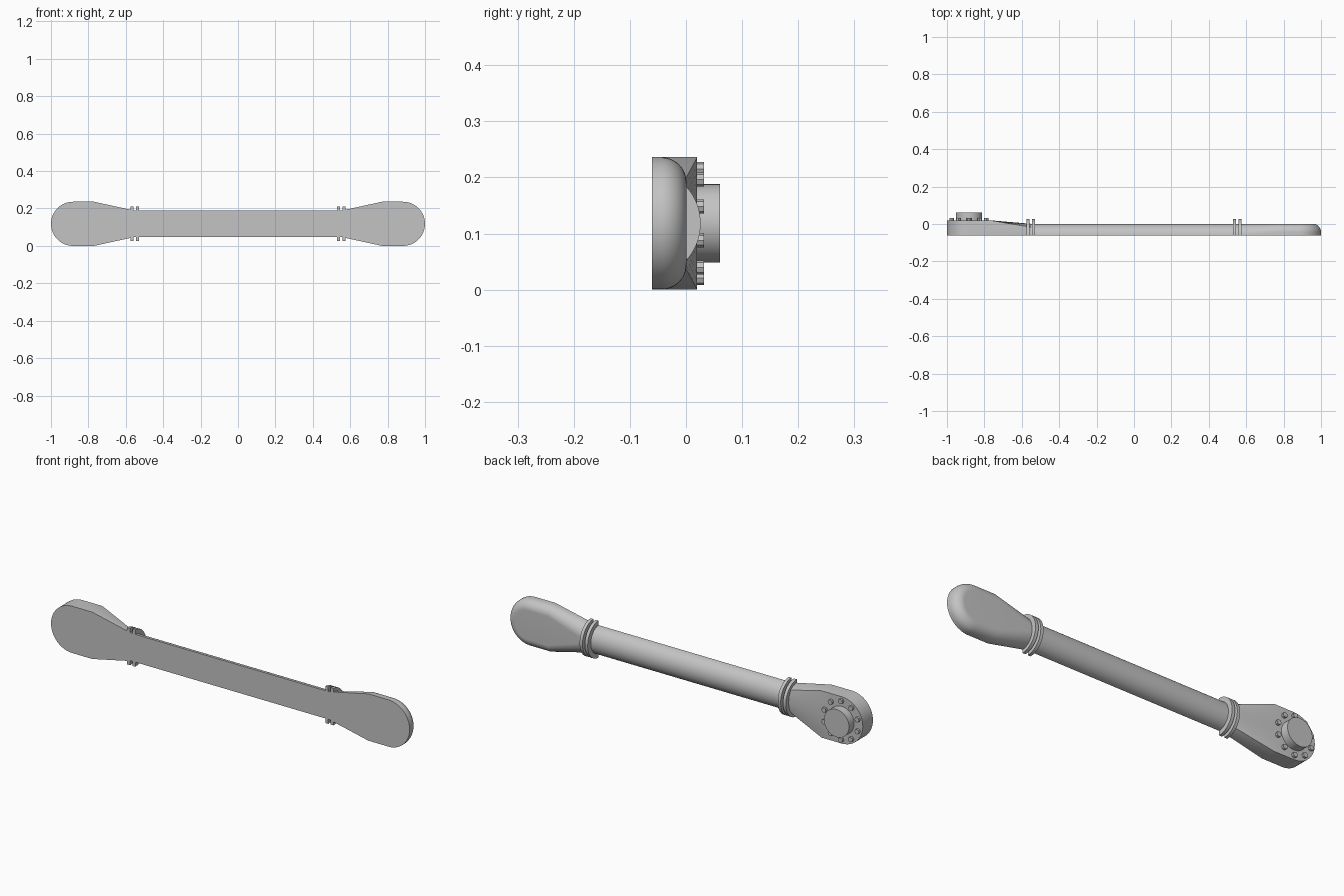
import bpy, bmesh
from math import pi, sin, cos, radians
from mathutils import Matrix

if "Cube" in bpy.data.objects:
    bpy.data.objects.remove(bpy.data.objects["Cube"], do_unlink=True)

FRONT, MID = -0.061, 0.118      # flat front plane, centre height
NECK, SHOULDER = 0.55, 0.77     # distances along the arm
HUB_X, R = 0.882, 0.118
TUBE_Z, TUBE_Y = 0.07, 0.062

metal = bpy.data.materials.new("grey metal")
metal.use_nodes = True
colour = (0.55, 0.55, 0.55, 1)
metal.diffuse_color = colour
metal.node_tree.nodes["Principled BSDF"].inputs["Base Color"].default_value = colour


def finish(name, bm, angle=35):
    bmesh.ops.remove_doubles(bm, verts=bm.verts, dist=1e-5)
    bmesh.ops.recalc_face_normals(bm, faces=bm.faces)
    mesh = bpy.data.meshes.new(name)
    bm.to_mesh(mesh)
    bm.free()
    mesh.materials.append(metal)
    ob = bpy.data.objects.new(name, mesh)
    bpy.context.collection.objects.link(ob)
    bpy.ops.object.select_all(action='DESELECT')
    ob.select_set(True)
    bpy.context.view_layer.objects.active = ob
    bpy.ops.object.shade_smooth_by_angle(angle=radians(angle))
    return ob


def half_round(name, x0, x1, rz, ry, n=32):
    """Half-elliptical bar along x with a flat front."""
    bm = bmesh.new()
    arc = [bm.verts.new((x0, FRONT + ry * sin(pi * i / n), MID + rz * cos(pi * i / n)))
           for i in range(n + 1)]
    face = bm.faces.new(arc)
    out = bmesh.ops.extrude_face_region(bm, geom=[face])
    moved = [v for v in out["geom"] if isinstance(v, bmesh.types.BMVert)]
    bmesh.ops.translate(bm, verts=moved, vec=(x1 - x0, 0, 0))
    return finish(name, bm)


def soft_edge(t):
    """Pillow edge: inset and depth for the layer at angle t."""
    return 0.045 * (1 - cos(t)), 0.017 + 0.045 * sin(t)


def square_edge(t):
    """Straight wall, then a flat back running in to the centre."""
    f = t / (pi / 4)
    return (0, 0.081 * f) if f <= 1 else (R * (f - 1), 0.081)


def head(name, side, edge, layers=16, steps=24):
    """Round-ended paddle built from stacked outlines, blending into the tube."""
    bm = bmesh.new()
    rings = []

    def outline(radius, depth, neck_z, neck_y):
        pts = [(NECK, neck_y, neck_z), (SHOULDER, depth, radius)]
        for i in range(steps + 1):
            a = pi / 2 - pi * i / steps
            pts.append((HUB_X + radius * cos(a), depth, radius * sin(a)))
        pts += [(SHOULDER, depth, -radius), (NECK, neck_y, -neck_z)]
        rings.append([bm.verts.new((side * x, FRONT + y, MID + z)) for x, y, z in pts])

    outline(R, 0, TUBE_Z, 0)
    for k in range(layers + 1):
        t = pi / 2 * k / layers
        inset, depth = edge(t)
        if k == 0 and depth == 0:
            continue
        outline(R - inset, depth, TUBE_Z * cos(t), TUBE_Y * sin(t))
    for a, b in zip(rings, rings[1:]):
        for i in range(len(a) - 1):
            bm.faces.new((a[i], a[i + 1], b[i + 1], b[i]))
    bm.faces.new(rings[0])
    if edge is soft_edge:
        bm.faces.new(rings[-1])
    return finish(name, bm)


def disc(bm, x, z, radius, y0, y1, sides):
    spin = Matrix.Translation((x, (y0 + y1) / 2, z)) @ Matrix.Rotation(pi / 2, 4, 'X')
    bmesh.ops.create_cone(bm, cap_ends=True, segments=sides, radius1=radius,
                          radius2=radius, depth=y1 - y0, matrix=spin)


# Tube and the paired collars at each end
half_round("tube", -NECK, NECK, TUBE_Z, TUBE_Y)
for side, label in ((1, "left"), (-1, "right")):
    for i, x in enumerate((0.538, 0.567)):
        half_round(f"{label}_collar_{i + 1}", side * x - 0.008, side * x + 0.008, 0.093, 0.087)

# Paddle ends
head("left_rounded_end", 1, soft_edge)
head("right_hub_housing", -1, square_edge)

# Hub boss with its ring of bolts
boss = bmesh.new()
disc(boss, -HUB_X, MID, 0.07, 0.015, 0.061, 40)
finish("hub_boss", boss)
bolts = bmesh.new()
for i in range(10):
    a = radians(18 + 36 * i)
    disc(bolts, -HUB_X + 0.097 * cos(a), MID + 0.097 * sin(a), 0.0125, 0.015, 0.032, 8)
finish("hub_bolts", bolts)
